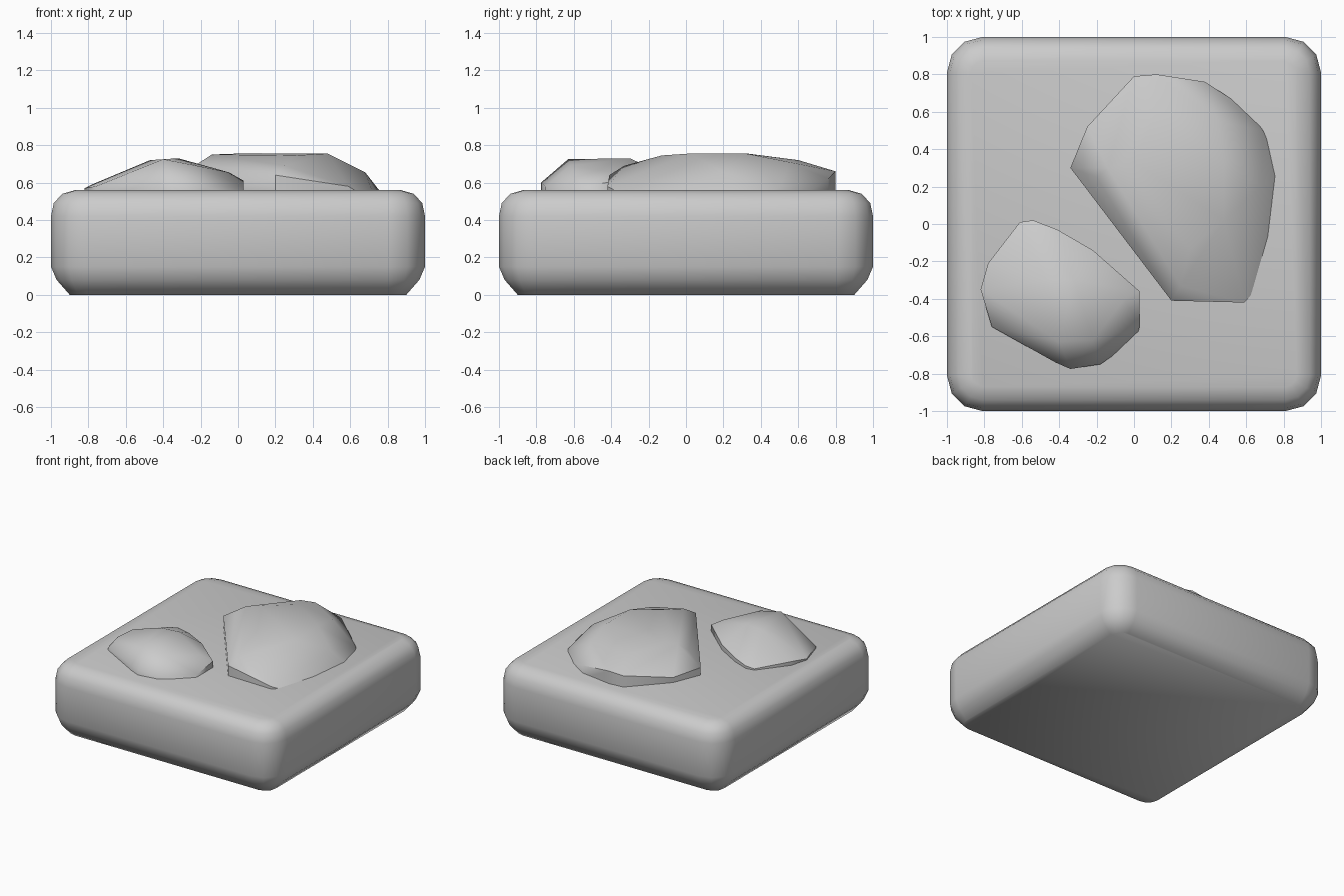
import bpy, bmesh, math

cube = bpy.data.objects.get("Cube")
if cube:
    bpy.data.objects.remove(cube, do_unlink=True)

stone = bpy.data.materials.new("grey_stone")
stone.use_nodes = True
colour = (0.6, 0.6, 0.6, 1)
stone.diffuse_color = colour
stone.node_tree.nodes["Principled BSDF"].inputs["Base Color"].default_value = colour


def add_object(name, bm, angle):
    bmesh.ops.recalc_face_normals(bm, faces=bm.faces[:])
    mesh = bpy.data.meshes.new(name)
    bm.to_mesh(mesh)
    bm.free()
    mesh.materials.append(stone)
    obj = bpy.data.objects.new(name, mesh)
    bpy.context.collection.objects.link(obj)
    bpy.ops.object.select_all(action="DESELECT")
    obj.select_set(True)
    bpy.context.view_layer.objects.active = obj
    bpy.ops.object.shade_smooth_by_angle(angle=math.radians(angle))
    return obj


def rounded_square(bm, half, radius, z, steps=3):
    """One ring of the slab: a square with rounded corners."""
    ring = []
    for quarter in range(4):
        mid = math.radians(45 + 90 * quarter)
        cx = math.copysign(half - radius, math.cos(mid))
        cy = math.copysign(half - radius, math.sin(mid))
        for i in range(steps + 1):
            a = math.pi / 2 * (quarter + i / steps)
            ring.append(bm.verts.new((cx + radius * math.cos(a),
                                      cy + radius * math.sin(a), z)))
    return ring


def hull_stone(name, outline, crown):
    """Faceted stone: an outline with its rim height, closed over by crown points."""
    bm = bmesh.new()
    for x, y, rim in outline:
        bm.verts.new((x, y, 0.52))
        if rim > 0.56:
            bm.verts.new((x, y, rim))
    for p in crown:
        bm.verts.new(p)
    out = bmesh.ops.convex_hull(bm, input=bm.verts[:])
    loose = {v for v in out["geom_interior"] + out["geom_unused"]
             if isinstance(v, bmesh.types.BMVert)}
    bmesh.ops.delete(bm, geom=list(loose), context="VERTS")
    return add_object(name, bm, 50)


# Slab: rounded rings, (inset, height) from the bottom up
profile = [(0.10, 0), (0.03, 0.08), (0, 0.15), (0, 0.42),
           (0.015, 0.49), (0.06, 0.54), (0.13, 0.56)]
bm = bmesh.new()
rings = [rounded_square(bm, 1 - d, 0.19 - d, z) for d, z in profile]
for low, high in zip(rings, rings[1:]):
    for i in range(len(low)):
        j = (i + 1) % len(low)
        bm.faces.new((low[i], low[j], high[j], high[i]))
bm.faces.new(rings[0][::-1])
bm.faces.new(rings[-1])
add_object("slab", bm, 60)

# Large stone on the back left
hull_stone("large_stone",
           [(-0.34, 0.30, 0.62), (-0.25, 0.52, 0.60), (0, 0.79, 0.65),
            (0.12, 0.80, 0.66), (0.38, 0.76, 0.62), (0.61, 0.61, 0.56),
            (0.69, 0.50, 0.57), (0.785, 0.28, 0.56), (0.73, -0.18, 0.56),
            (0.69, -0.31, 0.56), (0.59, -0.42, 0.58), (0.20, -0.41, 0.64)],
           [(-0.20, 0.25, 0.70), (-0.14, 0.30, 0.75), (0.0, 0.33, 0.755),
            (0.48, 0.32, 0.755), (0.48, 0.02, 0.755), (0.30, -0.13, 0.745),
            (0.25, -0.33, 0.69), (0.12, 0.60, 0.72), (0.45, 0.55, 0.71),
            (0.68, 0.20, 0.655)])

# Small stone on the front right
hull_stone("small_stone",
           [(-0.82, -0.35, 0.57), (-0.78, -0.21, 0.59), (-0.61, 0.01, 0.57),
            (-0.54, 0.02, 0.58), (-0.41, -0.03, 0.59), (-0.22, -0.14, 0.60),
            (0.03, -0.36, 0.61), (0.03, -0.55, 0.58), (0.01, -0.62, 0.56),
            (-0.18, -0.75, 0.58), (-0.34, -0.775, 0.60), (-0.42, -0.74, 0.60),
            (-0.76, -0.55, 0.58)],
           [(-0.40, -0.63, 0.725), (-0.47, -0.30, 0.72), (-0.32, -0.30, 0.73),
            (-0.05, -0.40, 0.655), (-0.22, -0.62, 0.69)])
